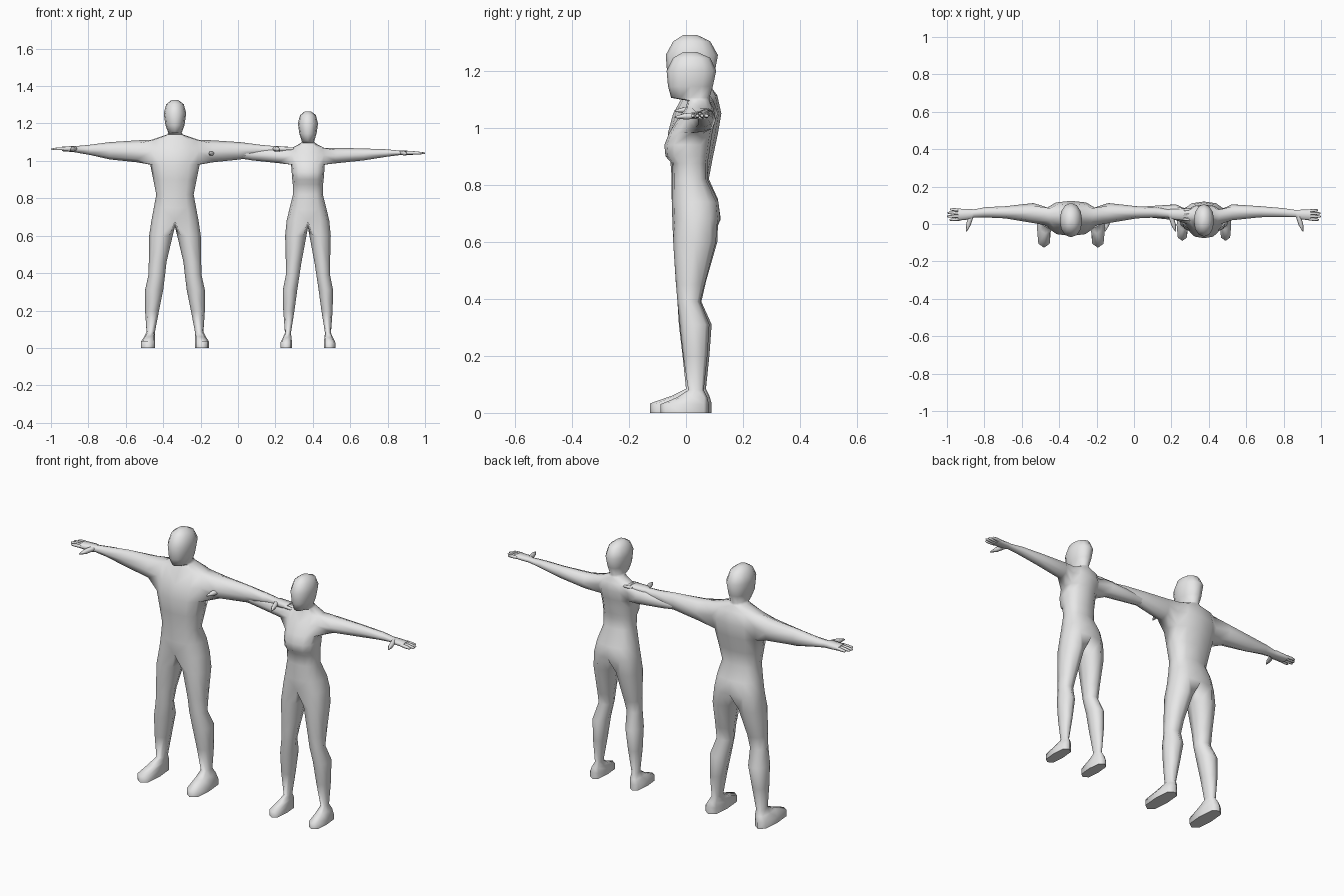
import bpy, bmesh, math
from mathutils import Vector

skin = bpy.data.materials.new("light_grey")
skin.diffuse_color = (0.8, 0.8, 0.8, 1)


def spow(v, p):
    return 0.0 if abs(v) < 1e-6 else math.copysign(abs(v) ** p, v)


def bridge(bm, a, b, closed=True):
    n = len(a)
    for i in range(n if closed else n - 1):
        j = (i + 1) % n
        bm.faces.new((a[i], a[j], b[j], b[i]))


def half_ring(bm, z, w, yf, yb, p):
    """Right half of a 12-sided horizontal section, front centre to back centre."""
    c, d = (yf + yb) / 2, (yb - yf) / 2
    return [bm.verts.new((w * spow(math.cos(t), p), c + d * spow(math.sin(t), p), z))
            for t in (math.radians(-90 + 30 * i) for i in range(7))]


def leg_ring(bm, z, x0, x1, yf, yb, p):
    return [bm.verts.new(((x0 + x1) / 2 + (x1 - x0) / 2 * spow(math.cos(t), p),
                          (yf + yb) / 2 + (yb - yf) / 2 * spow(math.sin(t), p), z))
            for t in (math.radians(-135 + 45 * i) for i in range(8))]


def arm_ring(bm, x, z0, z1, yf, yb, p):
    return [bm.verts.new((x, (yf + yb) / 2 + (yb - yf) / 2 * spow(math.cos(t), p),
                          (z0 + z1) / 2 + (z1 - z0) / 2 * spow(math.sin(t), p)))
            for t in (math.radians(-135 + 45 * i) for i in range(8))]


def finger(bm, a, b, r0, r1):
    """Tapered six-sided finger with a bent knuckle ring."""
    a, b = Vector(a), Vector(b)
    d = (b - a).normalized()
    u = d.cross(Vector((0, 0, 1))).normalized()
    v = u.cross(d)
    rings = []
    for f, r in ((0, r0), (0.55, r0 * 0.95), (0.9, r1), (1, r1 * 0.5)):
        c = a.lerp(b, f)
        rings.append([bm.verts.new(c + (u * math.cos(k * math.pi / 3) + v * math.sin(k * math.pi / 3)) * r)
                      for k in range(6)])
    for r, s in zip(rings, rings[1:]):
        bridge(bm, r, s)
    bm.faces.new(rings[0])
    bm.faces.new(rings[-1])


def figure(name, cx, torso, head, crotch, leg, foot, arm, palm, tips, hand_z):
    bm = bmesh.new()
    # torso and head: half sections, leaving an arm hole at the shoulder
    body = [half_ring(bm, *r, 0.8) for r in torso] + [half_ring(bm, *r, 0.95) for r in head]
    s = len(torso) - 4
    for k in range(len(body) - 1):
        a, b = body[k], body[k + 1]
        if k in (s, s + 1):
            bridge(bm, a[:3], b[:3], False)
            bridge(bm, a[4:], b[4:], False)
        else:
            bridge(bm, a, b, False)
    bm.faces.new(body[-1])
    # leg and foot grow from the lowest torso section
    prev = body[0] + [bm.verts.new((0, 0.035, crotch))]
    for r in leg + foot:
        ring = leg_ring(bm, *r, 0.65 if r in foot else 0.95)
        bridge(bm, prev, ring)
        prev = ring
    bm.faces.new(prev)
    # arm and palm grow from the shoulder hole
    r0, r1, r2 = body[s:s + 3]
    prev = [r0[2], r0[3], r0[4], r1[4], r2[4], r2[3], r2[2], r1[2]]
    for r in arm + palm:
        ring = arm_ring(bm, *r, 0.7 if r in palm else 0.95)
        bridge(bm, prev, ring)
        prev = ring
    bm.faces.new(prev)
    # fingers and thumb
    xk, _, _, yf, yb = palm[-1]
    for i, tip in enumerate(tips):
        y = yf + (yb - yf) * (i + 0.5) / 4
        finger(bm, (xk - 0.01, y, hand_z), (tip, y + (i - 1.5) * 0.003, hand_z - 0.002), 0.0085, 0.006)
    xt = palm[0][0]
    finger(bm, (xt, yf + 0.02, hand_z), (xt + 0.025, -0.04, hand_z - 0.006), 0.013, 0.005)

    bmesh.ops.recalc_face_normals(bm, faces=bm.faces)
    me = bpy.data.meshes.new(name)
    bm.to_mesh(me)
    bm.free()
    me.materials.append(skin)
    ob = bpy.data.objects.new(name, me)
    bpy.context.collection.objects.link(ob)
    ob.location.x = cx
    m = ob.modifiers.new("mirror", 'MIRROR')
    m.use_clip = True
    m.merge_threshold = 0.0005
    bpy.ops.object.select_all(action='DESELECT')
    ob.select_set(True)
    bpy.context.view_layer.objects.active = ob
    bpy.ops.object.shade_smooth_by_angle(angle=math.radians(75))


# sections: torso/head (z, half width, front, back); leg/foot (z, inner, outer, front, back);
# arm/palm (x, bottom, top, front, back)
figure("male_figure", -0.337,
       torso=[(0.68, 0.126, -0.048, 0.122), (0.75, 0.113, -0.05, 0.112), (0.82, 0.10, -0.05, 0.08),
              (0.90, 0.116, -0.056, 0.095), (0.98, 0.132, -0.064, 0.112), (1.05, 0.142, -0.045, 0.124),
              (1.113, 0.125, -0.01, 0.11), (1.14, 0.044, 0.0, 0.09)],
       head=[(1.15, 0.036, -0.05, 0.09), (1.19, 0.051, -0.066, 0.1), (1.255, 0.06, -0.071, 0.112),
             (1.303, 0.047, -0.045, 0.085), (1.325, 0.018, -0.01, 0.04)],
       crotch=0.648,
       leg=[(0.60, 0.012, 0.138, -0.045, 0.11), (0.46, 0.045, 0.14, -0.036, 0.07),
            (0.39, 0.053, 0.142, -0.03, 0.054), (0.31, 0.063, 0.16, -0.025, 0.09),
            (0.20, 0.085, 0.16, -0.012, 0.082), (0.085, 0.107, 0.152, 0.0, 0.07)],
       foot=[(0.06, 0.107, 0.165, -0.05, 0.082), (0.033, 0.106, 0.182, -0.127, 0.09),
             (0.0, 0.106, 0.182, -0.127, 0.09)],
       arm=[(0.20, 0.992, 1.11, 0.005, 0.112), (0.35, 1.008, 1.10, 0.03, 0.095),
            (0.455, 1.032, 1.086, 0.035, 0.09), (0.52, 1.043, 1.08, 0.035, 0.078)],
       palm=[(0.535, 1.046, 1.08, 0.025, 0.08), (0.605, 1.052, 1.076, 0.018, 0.082)],
       tips=(0.65, 0.663, 0.66, 0.647), hand_z=1.065)

figure("female_figure", 0.374,
       torso=[(0.68, 0.114, -0.048, 0.12), (0.74, 0.10, -0.05, 0.114), (0.82, 0.08, -0.048, 0.075),
              (0.875, 0.081, -0.05, 0.075), (0.90, 0.084, -0.072, 0.08), (0.94, 0.087, -0.076, 0.086),
              (0.98, 0.09, -0.06, 0.092), (1.03, 0.096, -0.03, 0.104), (1.07, 0.085, 0.0, 0.096),
              (1.095, 0.038, 0.005, 0.082)],
       head=[(1.105, 0.033, -0.052, 0.082), (1.145, 0.046, -0.063, 0.094), (1.20, 0.054, -0.068, 0.106),
             (1.245, 0.042, -0.045, 0.085), (1.265, 0.016, -0.01, 0.04)],
       crotch=0.643,
       leg=[(0.60, 0.008, 0.122, -0.045, 0.105), (0.45, 0.036, 0.118, -0.035, 0.065),
            (0.39, 0.045, 0.118, -0.03, 0.05), (0.31, 0.057, 0.134, -0.022, 0.082),
            (0.20, 0.072, 0.132, -0.01, 0.075), (0.08, 0.091, 0.123, 0.008, 0.062)],
       foot=[(0.055, 0.088, 0.134, -0.03, 0.075), (0.03, 0.085, 0.146, -0.09, 0.08),
             (0.0, 0.085, 0.146, -0.09, 0.08)],
       arm=[(0.15, 0.987, 1.07, 0.02, 0.105), (0.30, 1.003, 1.066, 0.036, 0.095),
            (0.42, 1.022, 1.062, 0.037, 0.085), (0.49, 1.031, 1.055, 0.037, 0.075)],
       palm=[(0.505, 1.031, 1.055, 0.026, 0.076), (0.57, 1.033, 1.053, 0.02, 0.077)],
       tips=(0.614, 0.626, 0.623, 0.61), hand_z=1.043)
